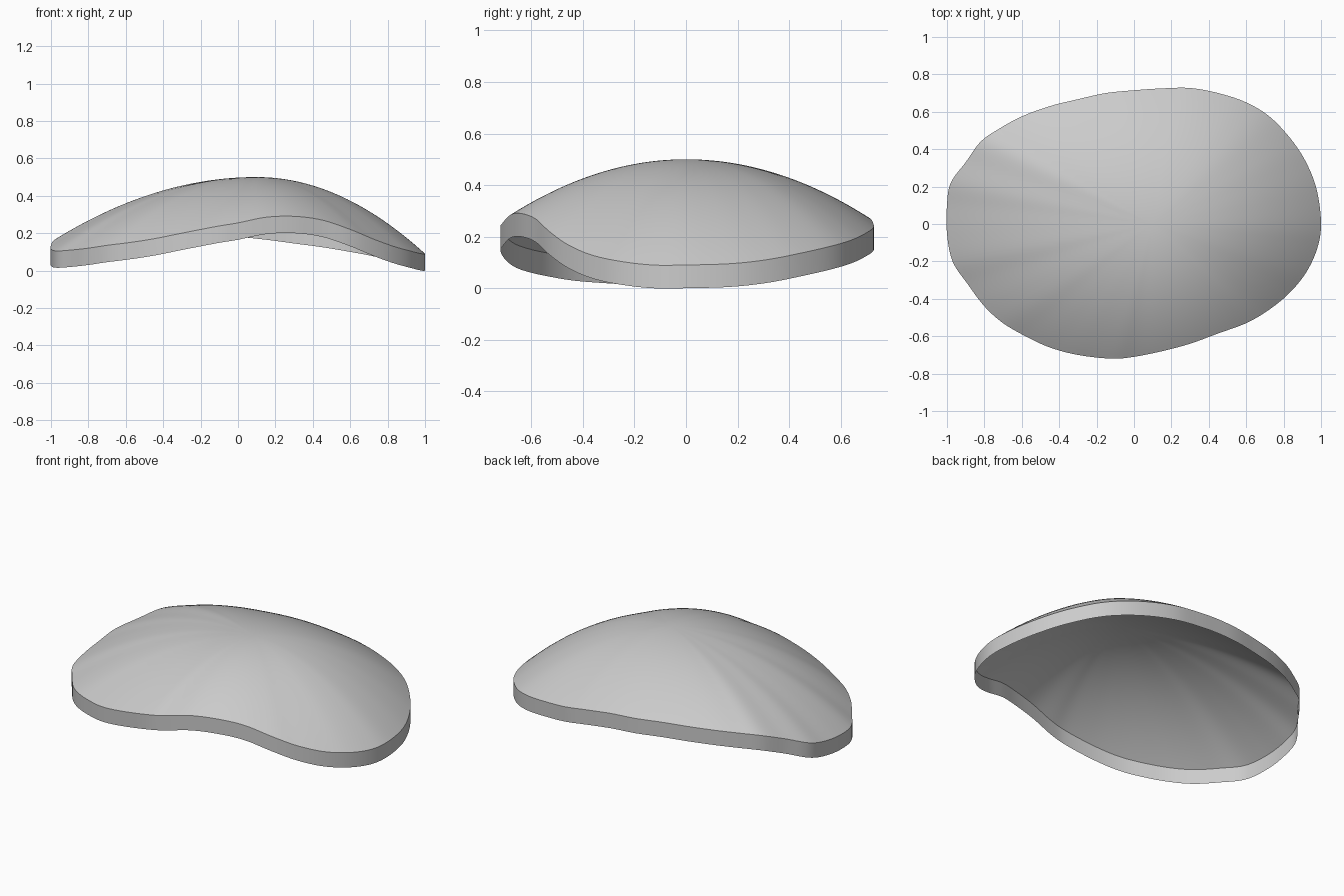
import bpy
import bmesh
from mathutils import Vector

cube = bpy.data.objects.get("Cube")
if cube:
    bpy.data.objects.remove(cube, do_unlink=True)

APEX = Vector((0.1, 0, 0.5))
SKIRT_DEPTH = 0.09
RINGS = 28
STEPS = 6

# Wavy saddle-shaped rim, anticlockwise from the left end
RIM = [
    (1, 0, .09), (.98, .17, .095), (.93, .31, .11), (.85, .44, .135),
    (.73, .57, .165), (.6, .65, .19), (.45, .7, .215), (.3, .727, .235),
    (.15, .725, .255), (0, .715, .27), (-.15, .7, .275), (-.3, .667, .28),
    (-.45, .63, .28), (-.6, .575, .275), (-.72, .51, .265), (-.82, .44, .25),
    (-.9, .33, .21), (-.98, .22, .165), (-1, .1, .135), (-1, -.05, .115),
    (-.97, -.2, .105), (-.89, -.32, .11), (-.8, -.44, .12), (-.7, -.53, .135),
    (-.58, -.6, .15), (-.45, -.66, .17), (-.3, -.7, .2), (-.12, -.72, .235),
    (0, -.71, .255), (.15, -.68, .285), (.3, -.64, .29), (.45, -.585, .27),
    (.6, -.53, .22), (.72, -.46, .17), (.83, -.37, .13), (.92, -.26, .105),
    (.98, -.13, .09),
]


def smooth_loop(points, steps):
    """Closed curve that passes through every point."""
    pts = [Vector(p) for p in points]
    count = len(pts)
    loop = []
    for i in range(count):
        a, b, c, d = (pts[(i + k) % count] for k in (-1, 0, 1, 2))
        for s in range(steps):
            t = s / steps
            loop.append(0.5 * (2 * b + (c - a) * t
                               + (2 * a - 5 * b + 4 * c - d) * t ** 2
                               + (3 * b - a - 3 * c + d) * t ** 3))
    return loop


def dome_point(edge, r):
    """Parabolic fall from the apex to a rim point."""
    point = APEX.lerp(edge, r)
    point.z = edge.z + (APEX.z - edge.z) * (1 - r * r)
    return point


rim = smooth_loop(RIM, STEPS)
n = len(rim)
bm = bmesh.new()

# Domed top made of concentric rings
apex = bm.verts.new(APEX)
rings = [[bm.verts.new(dome_point(e, k / RINGS)) for e in rim]
         for k in range(1, RINGS + 1)]
for j in range(n):
    bm.faces.new((apex, rings[0][j], rings[0][(j + 1) % n]))
for inner, outer in zip(rings, rings[1:]):
    for j in range(n):
        k = (j + 1) % n
        bm.faces.new((inner[j], outer[j], outer[k], inner[k]))

# Open vertical skirt below the rim
skirt = [bm.verts.new(v.co - Vector((0, 0, SKIRT_DEPTH))) for v in rings[-1]]
for j in range(n):
    k = (j + 1) % n
    bm.faces.new((rings[-1][j], skirt[j], skirt[k], rings[-1][k]))

mesh = bpy.data.meshes.new("curved_shell")
bm.to_mesh(mesh)
bm.free()
shell = bpy.data.objects.new("curved_shell", mesh)
bpy.context.collection.objects.link(shell)

# Plain grey material
grey = bpy.data.materials.new("plain_grey")
grey.use_nodes = True
color = (0.6, 0.6, 0.6, 1)
grey.diffuse_color = color
grey.node_tree.nodes["Principled BSDF"].inputs["Base Color"].default_value = color
mesh.materials.append(grey)

# Smooth surface with a crisp rim
bpy.ops.object.select_all(action="DESELECT")
shell.select_set(True)
bpy.context.view_layer.objects.active = shell
bpy.ops.object.shade_smooth_by_angle(angle=0.5)
